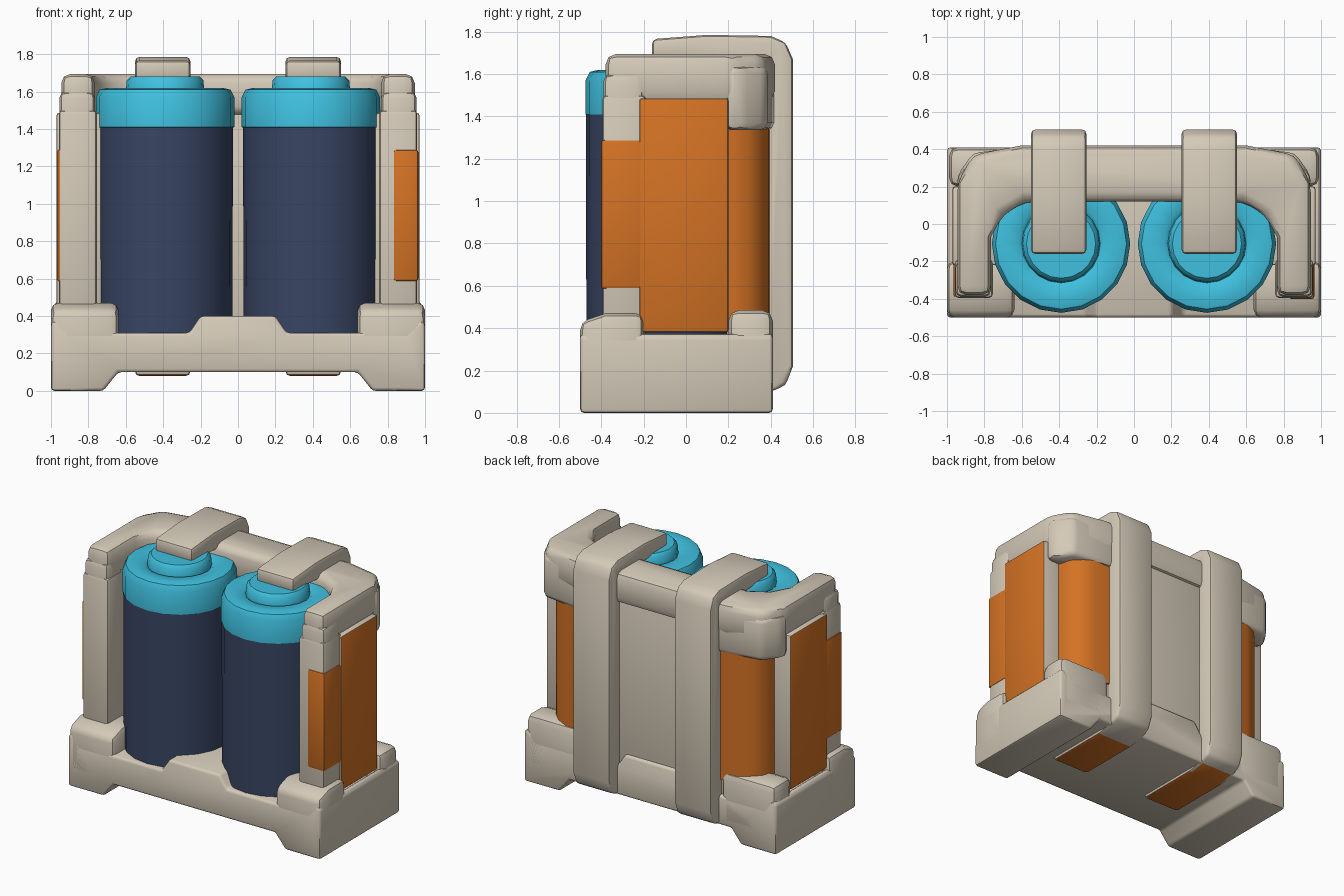
import bpy, bmesh, math
from mathutils import Vector

if "Cube" in bpy.data.objects:
    bpy.data.objects.remove(bpy.data.objects["Cube"])


def material(name, rgb):
    m = bpy.data.materials.new(name)
    m.diffuse_color = (*rgb, 1)
    m.use_nodes = True
    m.node_tree.nodes["Principled BSDF"].inputs["Base Color"].default_value = m.diffuse_color
    return m


BEIGE = material("warm_beige", (0.66, 0.59, 0.48))
ORANGE = material("orange", (0.66, 0.17, 0.018))
CYAN = material("cyan", (0.05, 0.53, 0.74))
NAVY = material("navy", (0.04, 0.06, 0.125))


def finish(name, bm, mats, angle, rule=None):
    bmesh.ops.recalc_face_normals(bm, faces=bm.faces[:])
    if rule:
        for f in bm.faces:
            f.material_index = rule(f)
    me = bpy.data.meshes.new(name)
    bm.to_mesh(me)
    bm.free()
    ob = bpy.data.objects.new(name, me)
    bpy.context.collection.objects.link(ob)
    for m in mats:
        me.materials.append(m)
    bpy.ops.object.select_all(action='DESELECT')
    bpy.context.view_layer.objects.active = ob
    ob.select_set(True)
    bpy.ops.object.shade_smooth_by_angle(angle=math.radians(angle))
    return ob


def prism(name, pts, axis, lo, hi, mats, bevel=0.0, rule=None, mirror=False):
    """Extrude a 2D profile along an axis and round its hard edges."""
    def place(a, b, c):
        p = {'x': (c, a, b), 'y': (a, c, b), 'z': (a, b, c)}[axis]
        return Vector((-p[0], p[1], p[2])) if mirror else Vector(p)
    bm = bmesh.new()
    base = bm.faces.new([bm.verts.new(place(a, b, lo)) for a, b in pts])
    ext = bmesh.ops.extrude_face_region(bm, geom=[base])
    move = place(0, 0, hi) - place(0, 0, lo)
    for v in ext['geom']:
        if isinstance(v, bmesh.types.BMVert):
            v.co += move
    bmesh.ops.recalc_face_normals(bm, faces=bm.faces[:])
    if bevel:
        edges = [e for e in bm.edges if e.calc_face_angle(0) > 0.5]
        bmesh.ops.bevel(bm, geom=edges, offset=bevel, segments=2, profile=0.5,
                        affect='EDGES', clamp_overlap=True)
    return finish(name, bm, mats, 40, rule)


def box(name, x, y, z, mats, bevel=0.0, rule=None, mirror=False):
    pts = [(x[0], y[0]), (x[1], y[0]), (x[1], y[1]), (x[0], y[1])]
    return prism(name, pts, 'z', z[0], z[1], mats, bevel, rule, mirror)


def lathe(name, profile, cx, cy, mats, n=20):
    bm = bmesh.new()
    rings = [[bm.verts.new((cx + r * math.cos(2 * math.pi * i / n),
                            cy + r * math.sin(2 * math.pi * i / n), z))
              for i in range(n)] for r, z in profile]
    for a, b in zip(rings, rings[1:]):
        for i in range(n):
            j = (i + 1) % n
            bm.faces.new((a[i], a[j], b[j], b[i]))
    bm.faces.new(rings[0])
    bm.faces.new(rings[-1])
    return finish(name, bm, mats, 40)


# Base tray with feet, a front lip and a raised centre block
right = [(0.2, 0.40), (0.26, 0.31), (0.9, 0.31), (0.97, 0.38), (1.0, 0.36),
         (1.0, 0.0), (0.72, 0.0), (0.64, 0.1)]
left = [(-x, z) for x, z in reversed(right)]
prism("base_tray", right + left, 'y', -0.5, 0.41, [BEIGE], 0.045)

# Back wall between the straps
box("back_wall", (-0.58, 0.58), (0.15, 0.39), (0.12, 1.64), [BEIGE], 0.05)

# Top frame: U shape around the tanks
outer = [(0.945, -0.38), (0.945, 0.22), (0.86, 0.37), (0.6, 0.42)]
inner = [(0.58, 0.12), (0.7, 0.05), (0.765, -0.07), (0.765, -0.38)]
loop = outer + [(-x, y) for x, y in reversed(outer)]
loop += [(-x, y) for x, y in reversed(inner)] + inner
prism("top_frame", loop, 'z', 1.47, 1.695, [BEIGE], 0.05)

for side, mir in (("right", False), ("left", True)):
    s = -1 if mir else 1

    # Corner blocks of the base
    prism("front_base_block_" + side,
          [(-0.5, 0.1), (-0.2, 0.1), (-0.2, 0.47), (-0.38, 0.47), (-0.5, 0.43)],
          'x', 0.64, 1.0, [BEIGE], 0.04, mirror=mir)
    box("rear_base_block_" + side, (0.56, 0.99), (0.2, 0.41), (0.1, 0.485),
        [BEIGE], 0.05, mirror=mir)

    # Front post and its orange wrap (the left wrap covers only the side)
    box("front_post_" + side, (0.755, 0.958), (-0.395, -0.19), (0.3, 1.5),
        [BEIGE], 0.02, mirror=mir)
    if mir:
        box("post_wrap_left", (0.93, 0.964), (-0.388, -0.19), (0.585, 1.29),
            [ORANGE], 0.006, mirror=True)
    else:
        box("post_wrap_right", (0.83, 0.964), (-0.402, -0.19), (0.585, 1.29),
            [ORANGE], 0.015)

    # Raised side slab: orange outside, beige edges
    box("side_slab_" + side, (0.72, 0.97), (-0.22, 0.2), (0.38, 1.485),
        [BEIGE, ORANGE], 0.012,
        rule=lambda f, s=s: int(f.normal.x * s > 0.5), mirror=mir)

    # Rounded orange panel at the rear corner
    prism("rear_corner_panel_" + side,
          [(0.5, 0.1), (0.84, 0.1), (0.84, 0.22), (0.82, 0.3), (0.76, 0.36),
           (0.68, 0.39), (0.5, 0.395)], 'z', 0.42, 1.46, [ORANGE], mirror=mir)

    # Lower parts of the top frame corners
    box("frame_front_drop_" + side, (0.765, 0.955), (-0.39, -0.2), (1.3, 1.6),
        [BEIGE], 0.035, mirror=mir)
    prism("frame_rear_drop_" + side,
          [(0.5, 0.15), (0.945, 0.19), (0.945, 0.26), (0.86, 0.38), (0.5, 0.42)],
          'z', 1.335, 1.64, [BEIGE], 0.04, mirror=mir)

    # Tank body and stepped cap
    lathe("tank_body_" + side, [(0.36, 0.2), (0.363, 1.42)], 0.39 * s, -0.11, [NAVY])
    lathe("tank_cap_" + side,
          [(0.35, 1.40), (0.37, 1.41), (0.37, 1.57), (0.35, 1.61), (0.31, 1.62),
           (0.23, 1.615), (0.21, 1.60), (0.205, 1.66), (0.185, 1.68)],
          0.39 * s, -0.105, [CYAN])

    # Strap hooked over the tank and under the base, orange underneath
    prism("strap_" + side,
          [(-0.16, 1.765), (0.1, 1.785), (0.4, 1.78), (0.47, 1.75), (0.505, 1.67),
           (0.505, 0.22), (0.47, 0.13), (0.4, 0.1), (0.28, 0.08), (-0.2, 0.08),
           (-0.2, 0.16), (0.34, 0.2), (0.34, 1.64), (-0.16, 1.665)],
          'x', 0.255, 0.55, [BEIGE, ORANGE], 0.022,
          rule=lambda f: int(f.normal.z < -0.9 and f.calc_center_median().z < 0.09),
          mirror=mir)
